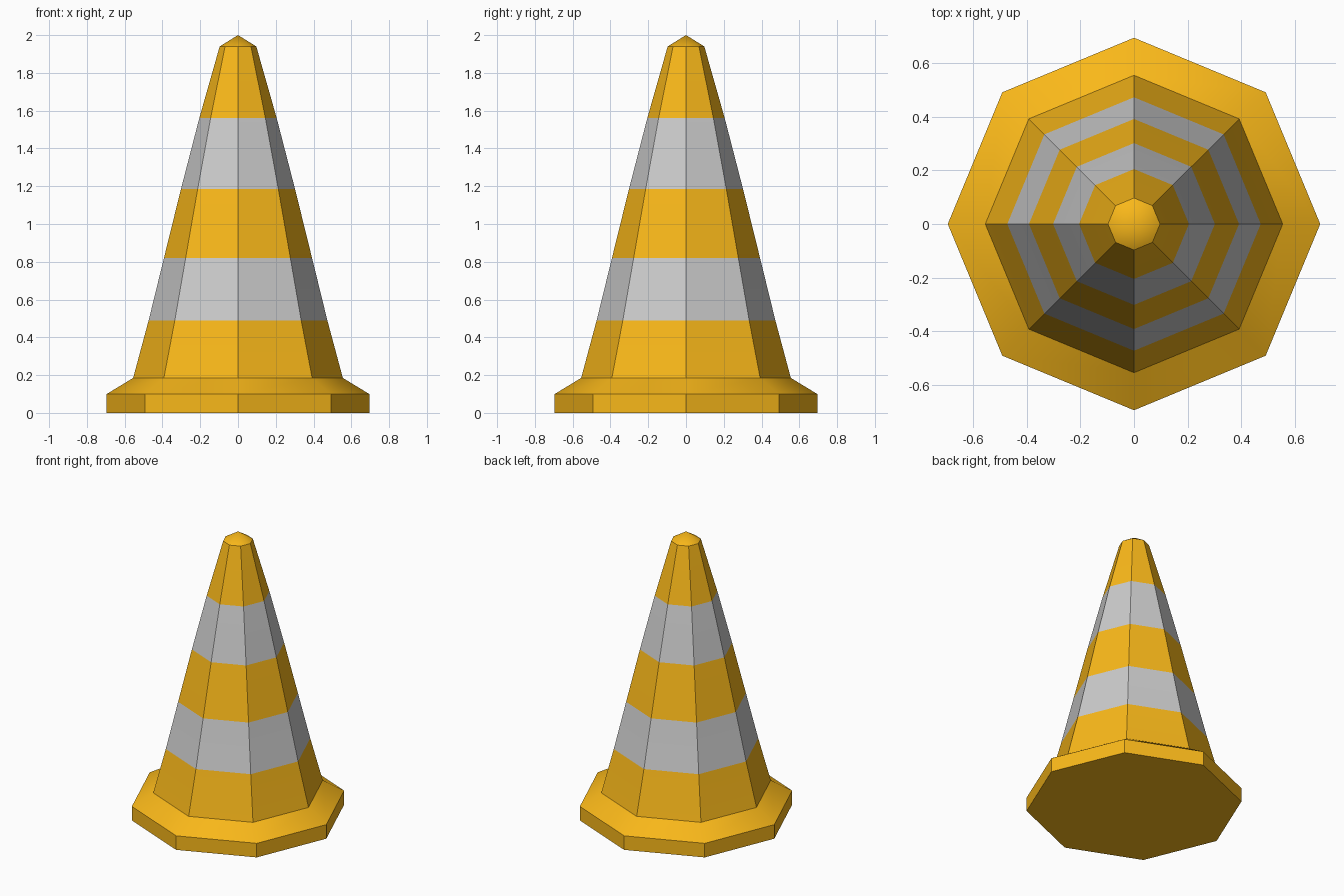
import bpy, bmesh, math

if "Cube" in bpy.data.objects:
    bpy.data.objects.remove(bpy.data.objects["Cube"])

SIDES = 8


def material(name, rgb):
    mat = bpy.data.materials.new(name)
    mat.diffuse_color = (*rgb, 1)
    mat.use_nodes = True
    mat.node_tree.nodes["Principled BSDF"].inputs["Base Color"].default_value = mat.diffuse_color
    return mat


orange = material("orange", (0.95, 0.48, 0.01))
white = material("reflective_white", (0.8, 0.8, 0.8))


def lathe(name, profile, bands, cap_bottom=False):
    """Eight-sided loft through (radius, z) rings; bands gives a material index per step."""
    bm = bmesh.new()
    rings = []
    for r, z in profile:
        if r == 0:
            rings.append([bm.verts.new((0, 0, z))] * SIDES)
        else:
            angles = [2 * math.pi * i / SIDES for i in range(SIDES)]
            rings.append([bm.verts.new((r * math.cos(a), r * math.sin(a), z)) for a in angles])
    for low, high, band in zip(rings, rings[1:], bands):
        for i in range(SIDES):
            j = (i + 1) % SIDES
            corners = list(dict.fromkeys((low[i], low[j], high[j], high[i])))
            bm.faces.new(corners).material_index = band
    if cap_bottom:
        bm.faces.new(rings[0][::-1])
    mesh = bpy.data.meshes.new(name)
    bm.to_mesh(mesh)
    bm.free()
    mesh.materials.append(orange)
    mesh.materials.append(white)
    obj = bpy.data.objects.new(name, mesh)
    bpy.context.collection.objects.link(obj)
    bpy.ops.object.select_all(action='DESELECT')
    obj.select_set(True)
    bpy.context.view_layer.objects.active = obj
    bpy.ops.object.shade_smooth_by_angle(angle=math.radians(30))
    return obj


# Foot: upright rim and sloping shoulder
lathe("base", [(0.695, 0), (0.695, 0.10), (0.555, 0.185)], [0, 0], cap_bottom=True)

# Tapering body with two reflective bands and a blunt tip
lathe("cone_body",
      [(0.555, 0.185), (0.473, 0.49), (0.392, 0.82), (0.302, 1.185),
       (0.205, 1.56), (0.097, 1.94), (0, 2.0)],
      [0, 1, 0, 1, 0, 0])
